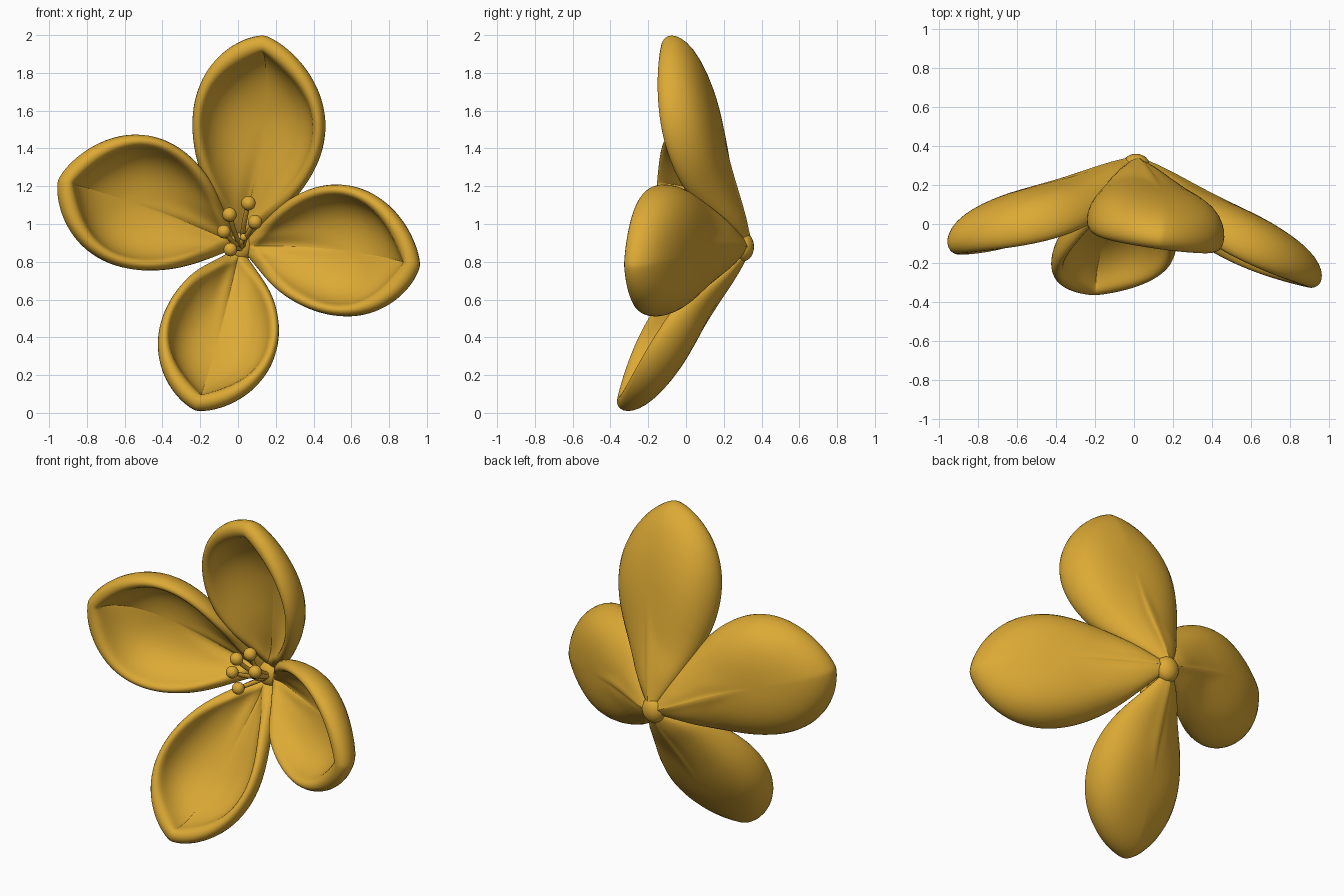
import bpy, bmesh, math
from mathutils import Vector, Matrix

cube = bpy.data.objects.get("Cube")
if cube:
    bpy.data.objects.remove(cube)

gold = bpy.data.materials.new("golden_yellow")
gold.use_nodes = True
gold.diffuse_color = (0.72, 0.40, 0.035, 1)
gold.node_tree.nodes["Principled BSDF"].inputs["Base Color"].default_value = gold.diffuse_color

BASE = Vector((0.01, 0.355, 0.88))
SEGMENTS = 72
MIDDLE = 0.6          # where along its length a petal is fanned from

# Section from the middle of the back, round the rolled rim, to the middle of the inside
SECTION = [(0.15, 0), (0.35, 0.02), (0.6, 0.09), (0.82, 0.25), (0.95, 0.49), (1, 0.73),
           (0.985, 0.91), (0.93, 1), (0.865, 0.99), (0.82, 0.89), (0.8, 0.74),
           (0.71, 0.5), (0.56, 0.31), (0.38, 0.19), (0.15, 0.13)]
RIM_TOP = 7


def finish(obj):
    obj.data.materials.append(gold)
    bpy.context.view_layer.objects.active = obj
    bpy.ops.object.select_all(action='DESELECT')
    obj.select_set(True)
    bpy.ops.object.shade_smooth()
    return obj


def mesh_object(name, bm):
    bmesh.ops.recalc_face_normals(bm, faces=bm.faces)
    mesh = bpy.data.meshes.new(name)
    bm.to_mesh(mesh)
    bm.free()
    obj = bpy.data.objects.new(name, mesh)
    bpy.context.collection.objects.link(obj)
    return finish(obj)


def petal(name, tip, half_width, depth, roll=0, bow=0):
    axis = Vector(tip) - BASE
    along = axis.normalized()
    front = Vector((0, -1, 0))
    normal = (front - along * front.dot(along)).normalized()
    normal = Matrix.Rotation(roll, 3, along) @ normal
    side = along.cross(normal)

    def place(s, x, h):
        s = max(s, 0)
        cup = math.sin(math.pi * 0.72 * s ** 0.68)
        folds = 0.005 * math.sin(24 * math.atan2(x, s + 0.05)) * math.exp(-((s - 0.28) / 0.15) ** 2)
        belly = 0.04 * math.exp(-((s - 0.13) / 0.13) ** 2)
        x += bow * math.sin(math.pi * s)
        return BASE + axis * s + side * x + normal * (h * depth * cup + folds - belly)

    bm = bmesh.new()
    rings = []
    for k, (r, h) in enumerate(SECTION):
        ring = []
        for i in range(SEGMENTS):
            angle = 2 * math.pi * i / SEGMENTS
            s = (1 - math.cos(angle)) / 2
            x = half_width * 3.19 * s ** 1.05 * (1 - s) ** 0.68
            x = math.copysign(x, math.sin(angle))
            # the inner edge runs to a point at the tip
            if k > RIM_TOP:
                blend = min((k - RIM_TOP) / 3, 1)
                x *= 1 - blend * (1 - math.sqrt(max(1 - s ** 10, 0)))
            ring.append(bm.verts.new(place(MIDDLE + (s - MIDDLE) * r, x * r, h)))
        rings.append(ring)
    for a, b in zip(rings, rings[1:]):
        for i in range(SEGMENTS):
            j = (i + 1) % SEGMENTS
            bm.faces.new((a[i], a[j], b[j], b[i]))
    for ring, h in ((rings[0], 0), (rings[-1], 0.12)):
        centre = bm.verts.new(place(MIDDLE, 0, h))
        for i in range(SEGMENTS):
            bm.faces.new((ring[i], ring[(i + 1) % SEGMENTS], centre))
    obj = mesh_object(name, bm)
    obj.modifiers.new("smooth", 'SUBSURF').levels = 1
    return obj


def ball(name, centre, radius, stretch=(1, 1, 1)):
    bm = bmesh.new()
    bmesh.ops.create_uvsphere(bm, u_segments=24, v_segments=14, radius=radius)
    bmesh.ops.scale(bm, vec=stretch, verts=bm.verts)
    bmesh.ops.translate(bm, vec=centre, verts=bm.verts)
    return mesh_object(name, bm)


def filament(name, end):
    curve = bpy.data.curves.new(name, 'CURVE')
    curve.dimensions = '3D'
    curve.bevel_depth = 0.013
    curve.bevel_resolution = 3
    spline = curve.splines.new('BEZIER')
    spline.bezier_points.add(1)
    start = BASE + Vector((0.015, -0.05, -0.01))
    bend = Vector((end.x * 0.3, 0.15, start.z * 0.7 + end.z * 0.3))
    first, last = spline.bezier_points
    first.co, first.handle_left, first.handle_right = start, start, bend
    last.co, last.handle_left, last.handle_right = end, end.lerp(bend, 0.5), end
    obj = bpy.data.objects.new(name, curve)
    bpy.context.collection.objects.link(obj)
    curve.materials.append(gold)


# Petals
petal("top_petal", (0.165, 0.06, 2.035), 0.36, 0.26, roll=-0.14, bow=0.045)
petal("right_petal", (-1.0, 0.05, 1.24), 0.36, 0.28, roll=0.06, bow=0.03)
petal("left_petal", (1.03, -0.16, 0.77), 0.35, 0.26, bow=-0.04)
petal("bottom_petal", (-0.24, -0.22, -0.055), 0.318, 0.24, bow=-0.015)

# Knob where the petals join
ball("flower_base", BASE + Vector((0, -0.055, 0)), 0.075, (0.95, 0.8, 1.05))

# Stamens
STAMENS = [(-0.045, 0.05, 1.05, 0.038), (0.055, 0.04, 1.11, 0.038), (0.09, 0.04, 1.01, 0.038),
           (-0.075, 0.05, 0.96, 0.036), (-0.04, 0.06, 0.865, 0.036), (0.03, 0.14, 0.93, 0.02)]
for n, (x, y, z, radius) in enumerate(STAMENS, 1):
    filament(f"filament_{n}", Vector((x, y, z)))
    ball(f"anther_{n}", Vector((x, y, z)), radius)
